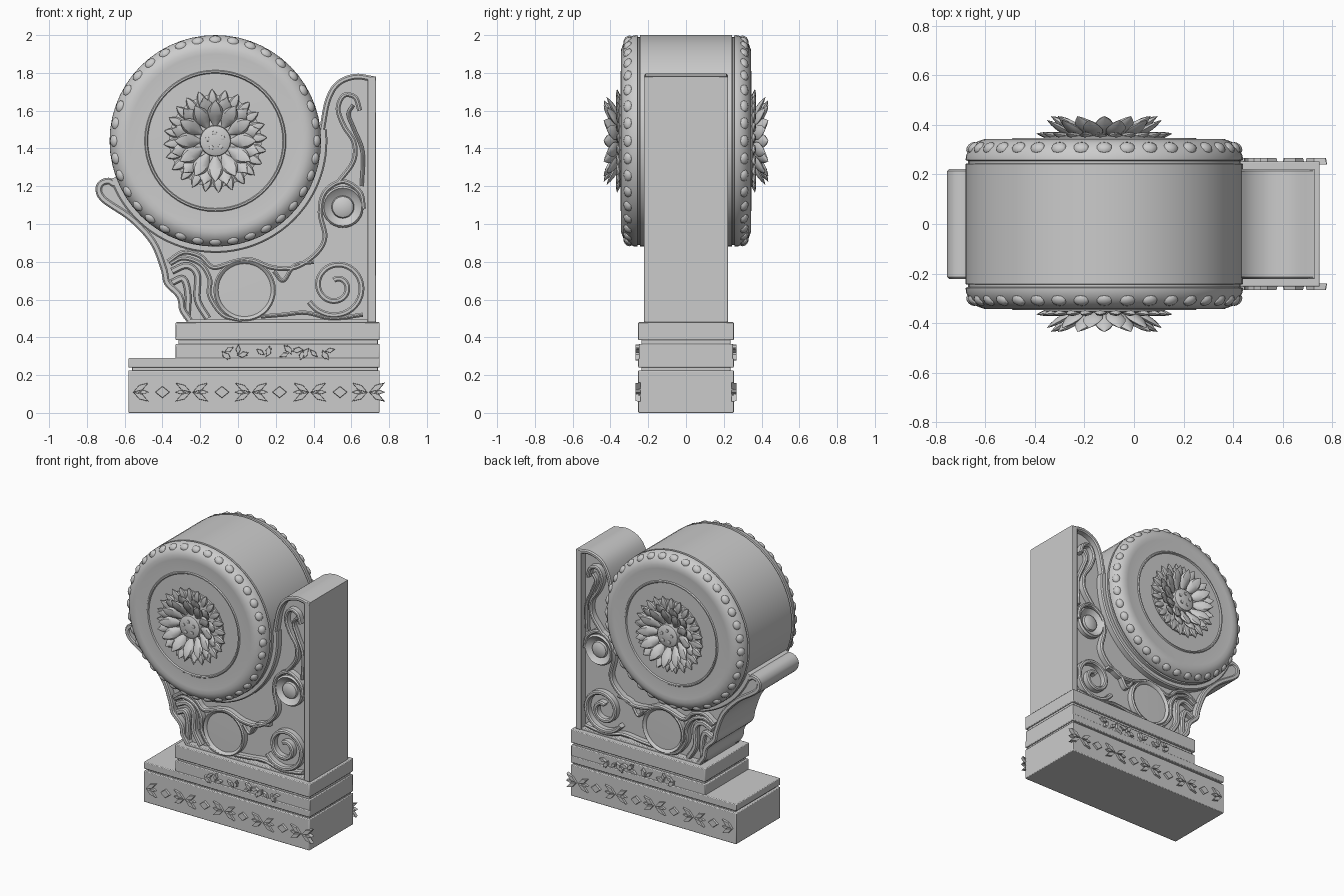
import bpy, bmesh
from math import sin, cos, pi, radians
from mathutils import Vector

if "Cube" in bpy.data.objects:
    bpy.data.objects.remove(bpy.data.objects["Cube"])

CX, CZ = -0.12, 1.44  # drum centre


def finish(name, bm, mirror=True, bevel=0):
    bmesh.ops.recalc_face_normals(bm, faces=bm.faces)
    me = bpy.data.meshes.new(name)
    bm.to_mesh(me)
    bm.free()
    ob = bpy.data.objects.new(name, me)
    bpy.context.collection.objects.link(ob)
    if mirror:
        m = ob.modifiers.new("both_sides", 'MIRROR')
        m.use_axis = (False, True, False)
    if bevel:
        b = ob.modifiers.new("soft_edges", 'BEVEL')
        b.width, b.segments = bevel, 2
    return ob


def smooth(pts, n=6):
    """Catmull-Rom curve through 2D points."""
    p = [Vector(q) for q in pts]
    p = [2 * p[0] - p[1]] + p + [2 * p[-1] - p[-2]]
    out = []
    for i in range(1, len(p) - 2):
        a, b, c, d = p[i - 1:i + 3]
        for k in range(n):
            t = k / n
            out.append(0.5 * (2 * b + (c - a) * t + (2 * a - 5 * b + 4 * c - d) * t * t
                              + (3 * b - a - 3 * c + d) * t ** 3))
    return out + [p[-2]]


def arc(cx, cz, r, a0, a1, n=32, r1=None):
    r1 = r if r1 is None else r1
    return [Vector((cx + (r + (r1 - r) * k / n) * cos(radians(a0 + (a1 - a0) * k / n)),
                    cz + (r + (r1 - r) * k / n) * sin(radians(a0 + (a1 - a0) * k / n))))
            for k in range(n + 1)]


def strip(name, path, a, b, y0, y1, c=0.008):
    """Rounded moulding following an x/z path, a..b to its left, y0..y1 deep, on both sides."""
    bm = bmesh.new()
    sec = [(a, y0), (a, y1 - c), (a + c, y1), (b - c, y1), (b, y1 - c), (b, y0)]
    rows = []
    for i, p in enumerate(path):
        t = (path[min(i + 1, len(path) - 1)] - path[max(i - 1, 0)]).normalized()
        n = Vector((-t.y, t.x))
        rows.append([bm.verts.new((p.x + n.x * s, -y, p.y + n.y * s)) for s, y in sec])
    for r, s in zip(rows, rows[1:]):
        for j in range(5):
            bm.faces.new((r[j], r[j + 1], s[j + 1], s[j]))
    bm.faces.new(rows[0])
    bm.faces.new(rows[-1])
    return finish(name, bm)


def lathe(name, cx, cz, prof, steps):
    """Turn (radius, depth) points about a y axis; mirrored to the back."""
    bm = bmesh.new()
    vs = [bm.verts.new((cx + r, -y, cz)) for r, y in prof]
    es = [bm.edges.new(e) for e in zip(vs, vs[1:])]
    bmesh.ops.spin(bm, geom=vs + es, cent=(cx, 0, cz), axis=(0, 1, 0), angle=2 * pi, steps=steps)
    bmesh.ops.remove_doubles(bm, verts=bm.verts, dist=1e-4)
    return finish(name, bm)


def box(name, x0, x1, hy, z0, z1, bevel=0.005):
    bm = bmesh.new()
    bmesh.ops.create_cube(bm, size=1)
    for v in bm.verts:
        v.co = (x0 if v.co.x < 0 else x1, hy * 2 * v.co.y, z0 if v.co.z < 0 else z1)
    return finish(name, bm, False, bevel)


# Stepped plinth
box("plinth_lower", -0.58, 0.75, 0.253, 0, 0.225)
box("plinth_lower_groove", -0.56, 0.74, 0.235, 0.2, 0.26)
box("plinth_lower_slab", -0.58, 0.75, 0.253, 0.24, 0.29)
box("plinth_upper_band", -0.33, 0.75, 0.248, 0.28, 0.365)
box("plinth_upper_groove", -0.315, 0.74, 0.235, 0.35, 0.4)
box("plinth_upper_slab", -0.33, 0.75, 0.253, 0.385, 0.48)

# Carved plinth ornament: raised lozenges
def lozenge(bm, x, z, l, w, ang):
    c, s = cos(ang), sin(ang)
    rings = [[bm.verts.new((x + k * (u * c - v * s), -y, z + k * (u * s + v * c)))
              for u, v in ((l, 0), (0, w), (-l, 0), (0, -w))] for k, y in ((1, 0.24), (0.85, 0.267))]
    for i in range(4):
        j = (i + 1) % 4
        bm.faces.new((rings[0][i], rings[0][j], rings[1][j], rings[1][i]))
    bm.faces.new(rings[1])

bm = bmesh.new()
for x in (-0.4, -0.085, 0.22, 0.54):
    lozenge(bm, x, 0.11, 0.042, 0.034, 0)
for x in (-0.56, -0.245, 0.07, 0.38, 0.69):
    for sx in (-1, 1):
        if abs(x + sx * 0.05 - 0.08) > 0.66:
            continue
        for sz in (-1, 1):
            lozenge(bm, x + sx * 0.045, 0.11 + sz * 0.024, 0.052, 0.017, sx * sz * 0.55)
        lozenge(bm, x + sx * 0.06, 0.11, 0.03, 0.012, 0)
finish("plinth_lower_ornament", bm)
bm = bmesh.new()
for i, x in enumerate((-0.06, 0.01, 0.14, 0.26, 0.33, 0.38, 0.47)):
    for k, a in enumerate((0.5, 2.4, -1.0)):
        lozenge(bm, x + 0.022 * cos(a * 2 + i), 0.32 + 0.017 * sin(a * 2 + i), 0.03, 0.014, a + i)
finish("plinth_upper_ornament", bm)

# Body: recessed core, full-width edge wall, back panel and drum cradle
left = smooth([(-0.645, 1.225), (-0.685, 1.245), (-0.735, 1.228), (-0.755, 1.18), (-0.72, 1.115),
               (-0.575, 1.015), (-0.465, 0.895), (-0.41, 0.76), (-0.39, 0.68), (-0.325, 0.61),
               (-0.31, 0.54), (-0.27, 0.48)])
top = smooth([(0.73, 1.78), (0.62, 1.795), (0.52, 1.755), (0.462, 1.66), (0.43, 1.5)])
inner = [Vector(p) for p in ((0.3, 1.22), (0.05, 1.0), (-0.28, 1.0), (-0.5, 1.1))]
right = [Vector((0.73, 0.48))]

def slab(name, outline, y):
    bm = bmesh.new()
    f = bm.faces.new([bm.verts.new((p.x, -y, p.y)) for p in outline])
    g = bmesh.ops.extrude_face_region(bm, geom=[f])["geom"]
    for v in g:
        if isinstance(v, bmesh.types.BMVert):
            v.co.y = y
    return finish(name, bm, False)

slab("body_core", left + right + top + inner, 0.175)
# solid rolled lip of the wing
slab("wing_lip", [p for p in left if p.x < -0.56] + inner[-1:], 0.215)
strip("left_wall", left, 0, 0.035, 0, 0.222)
strip("top_wall", top, 0, 0.03, 0, 0.222)
box("back_panel", 0.685, 0.73, 0.222, 0.48, 1.78, 0.004)
box("body_bottom_rail", -0.27, 0.73, 0.215, 0.47, 0.495)
strip("drum_cradle", arc(CX, CZ, 0.575, 200, 366, 48), -0.018, 0.03, 0, 0.222)

# Relief mouldings on the body
def relief(name, path, w=0.026, y1=0.22):
    return strip(name, path, -w / 2, w / 2, 0.16, y1)

relief("swag_moulding", smooth([(-0.37, 0.8), (-0.29, 0.85), (-0.2, 0.83), (-0.13, 0.77), (-0.02, 0.8),
                                (0.07, 0.81), (0.18, 0.77), (0.3, 0.77), (0.41, 0.84), (0.46, 0.93),
                                (0.435, 1.06), (0.46, 1.17), (0.555, 1.225), (0.645, 1.17),
                                (0.665, 1.08)]))
relief("tall_scroll", smooth([(0.53, 1.22), (0.61, 1.33), (0.615, 1.43), (0.56, 1.52), (0.53, 1.61),
                              (0.56, 1.68), (0.62, 1.67), (0.645, 1.6)]))
relief("tall_scroll_inner", smooth([(0.655, 1.2), (0.66, 1.38), (0.615, 1.5), (0.585, 1.58),
                                    (0.61, 1.63)]), 0.02, 0.212)
relief("leaf_outer", smooth([(-0.36, 0.79), (-0.29, 0.82), (-0.2, 0.79), (-0.15, 0.71), (-0.15, 0.62),
                             (-0.08, 0.52), (0.02, 0.49)]))
relief("leaf_middle", smooth([(-0.35, 0.75), (-0.27, 0.78), (-0.215, 0.73), (-0.215, 0.6),
                              (-0.16, 0.5)]), 0.035, 0.212)
relief("leaf_inner", smooth([(-0.35, 0.69), (-0.29, 0.71), (-0.265, 0.63), (-0.27, 0.5)]), 0.035, 0.205)
relief("volute", arc(0.52, 0.67, 0.165, -150, 470, 72, 0.035), 0.03)
relief("volute_tail", smooth([(0.12, 0.51), (0.24, 0.52), (0.36, 0.53), (0.5, 0.5), (0.66, 0.52)]), 0.022)
relief("volute_stem", smooth([(0.19, 0.75), (0.24, 0.7), (0.3, 0.78), (0.4, 0.8)]), 0.022)

# Round bosses
lathe("large_boss", 0.035, 0.65, [(0.165, 0.16), (0.165, 0.214), (0.157, 0.222), (0.147, 0.216),
                                  (0.14, 0.205), (0, 0.207)], 36)
lathe("small_boss", 0.555, 1.09, [(0.11, 0.16), (0.11, 0.205), (0.1, 0.218), (0.088, 0.206), (0.06, 0.19),
                                  (0.055, 0.205), (0.035, 0.214), (0, 0.217)], 28)

# Drum with rounded rims and stepped faces
lathe("drum", CX, CZ, [(0.56, 0), (0.56, 0.243), (0.55, 0.245), (0.55, 0.255), (0.56, 0.258), (0.559, 0.275),
                       (0.545, 0.305), (0.52, 0.33), (0.485, 0.343), (0.46, 0.34), (0.375, 0.34),
                       (0.37, 0.347), (0.362, 0.347), (0.357, 0.338), (0, 0.34)], 56)

# Rim beads
bm = bmesh.new()
for i in range(36):
    a = 2 * pi * i / 36
    e, u, o = Vector((cos(a), 0, sin(a))), Vector((-sin(a), 0, cos(a))), Vector((0, -1, 0))
    n, t = (e + o).normalized(), (e - o).normalized()
    c = Vector((CX, -0.308, CZ)) + e * 0.535
    for v in bmesh.ops.create_uvsphere(bm, u_segments=10, v_segments=6, radius=1)["verts"]:
        x, y, z = v.co
        v.co = c + u * x * 0.033 + t * y * 0.027 + n * z * 0.018
finish("rim_beads", bm)

# Lotus flower: rings of pointed pods around a seed disc
def petals(name, count, r0, r1, y0, y1, w, th, offset=0):
    bm = bmesh.new()
    for i in range(count):
        a = 2 * pi * (i + offset) / count
        e, u = Vector((cos(a), 0, sin(a))), Vector((-sin(a), 0, cos(a)))
        rings = []
        for k in range(8):
            t = k / 7
            s = sin(pi * (0.04 + 0.95 * t ** 1.25))
            c = Vector((CX, -(y0 + (y1 - y0) * t ** 1.4), CZ)) + e * (r0 + (r1 - r0) * t)
            rings.append([bm.verts.new(c + u * cos(b) * w * s + Vector((0, -1, 0)) * sin(b) * th * s)
                          for b in (2 * pi * j / 8 for j in range(8))])
        for p, q in zip(rings, rings[1:]):
            for j in range(8):
                bm.faces.new((p[j], p[(j + 1) % 8], q[(j + 1) % 8], q[j]))
        bm.faces.new(rings[0])
        bm.faces.new(rings[-1])
    finish(name, bm)

petals("flower_inner_petals", 12, 0.07, 0.215, 0.36, 0.435, 0.042, 0.024)
petals("flower_middle_petals", 12, 0.1, 0.24, 0.352, 0.42, 0.04, 0.016, 0.5)
petals("flower_outer_leaves", 24, 0.15, 0.275, 0.35, 0.365, 0.026, 0.014, 0.25)
lathe("flower_backing", CX, CZ, [(0.245, 0.33), (0.245, 0.352), (0.23, 0.357), (0, 0.357)], 36)
lathe("flower_centre", CX, CZ, [(0.085, 0.34), (0.08, 0.385), (0.06, 0.394), (0, 0.397)], 24)
for i in range(5):
    a = 2 * pi * i / 5 + 0.4
    lathe(f"flower_seed_{i + 1}", CX + 0.042 * cos(a), CZ + 0.042 * sin(a),
          [(0.013, 0.385), (0.012, 0.401), (0, 0.405)], 10)

# Smooth shading with crisp edges
bpy.ops.object.select_all(action='SELECT')
bpy.context.view_layer.objects.active = bpy.data.objects["drum"]
bpy.ops.object.shade_smooth_by_angle(angle=radians(35))
